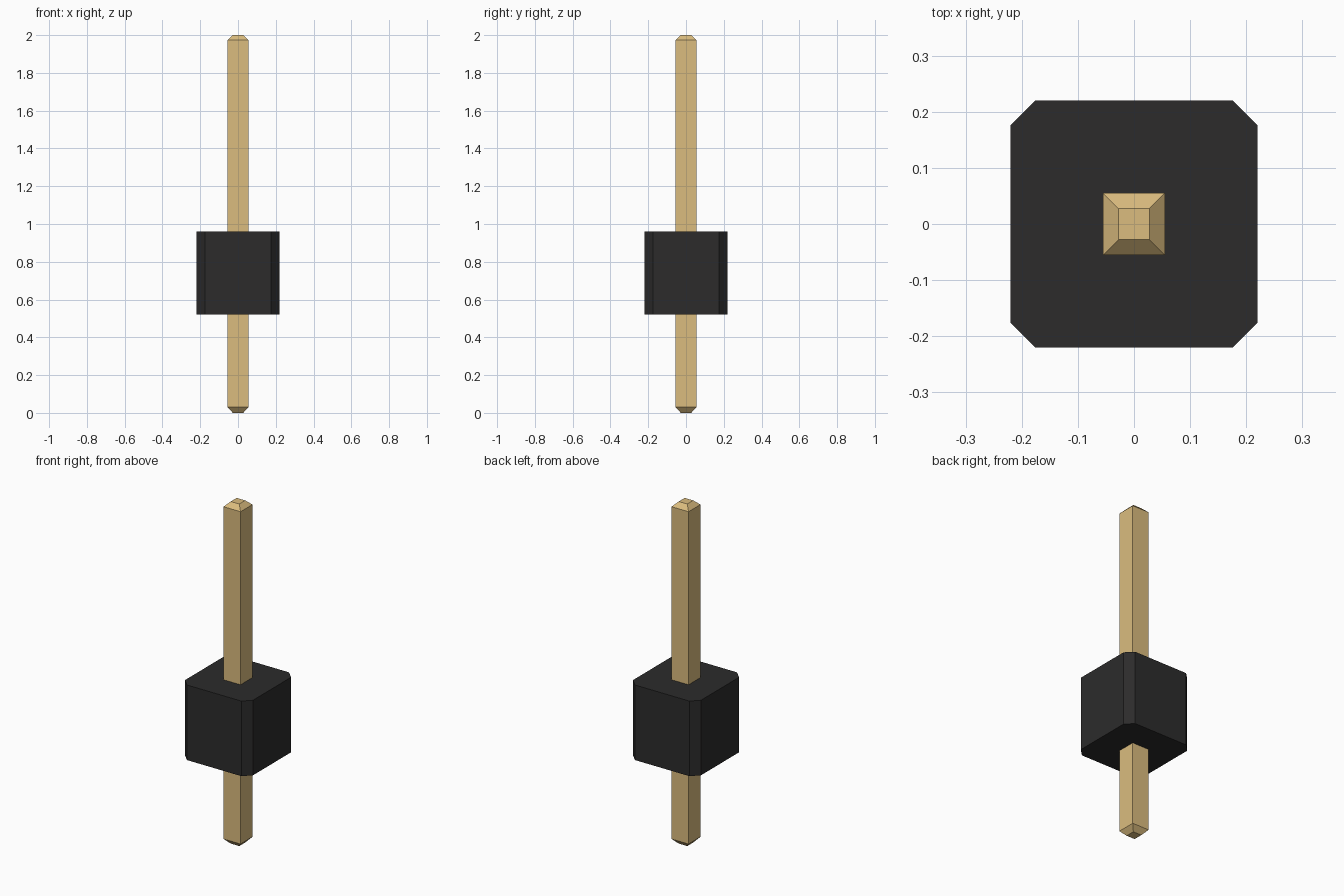
import bpy, bmesh

if "Cube" in bpy.data.objects:
    bpy.data.objects.remove(bpy.data.objects["Cube"])


def material(name, rgb):
    mat = bpy.data.materials.new(name)
    mat.diffuse_color = (*rgb, 1)
    mat.use_nodes = True
    mat.node_tree.nodes["Principled BSDF"].inputs["Base Color"].default_value = mat.diffuse_color
    return mat


def octagon(half, cut):
    """Square outline with clipped corners, counter-clockwise."""
    a, b = half, half - cut
    return [(b, -a), (a, -b), (a, b), (b, a), (-b, a), (-a, b), (-a, -b), (-b, -a)]


def square(half):
    return [(half, -half), (half, half), (-half, half), (-half, -half)]


def loft(name, sections, mat):
    """Closed solid through a stack of (z, outline) sections."""
    bm = bmesh.new()
    rings = [[bm.verts.new((x, y, z)) for x, y in outline] for z, outline in sections]
    for low, high in zip(rings, rings[1:]):
        n = len(low)
        for i in range(n):
            j = (i + 1) % n
            bm.faces.new((low[i], low[j], high[j], high[i]))
    bm.faces.new(rings[0][::-1])
    bm.faces.new(rings[-1])
    mesh = bpy.data.meshes.new(name)
    bm.to_mesh(mesh)
    bm.free()
    mesh.materials.append(mat)
    obj = bpy.data.objects.new(name, mesh)
    bpy.context.collection.objects.link(obj)
    return obj


gold = material("gold_plating", (0.708, 0.504, 0.210))
black = material("black_plastic", (0.025, 0.0245, 0.0245))

# Plastic housing with clipped vertical corners
housing = octagon(0.22, 0.044)
loft("housing", [(0.522, housing), (0.961, housing)], black)

# Square contact pin with tapered tips, running through the housing
tip, shaft = square(0.0275), square(0.055)
loft("pin", [(0, tip), (0.03, shaft), (1.973, shaft), (2, tip)], gold)
